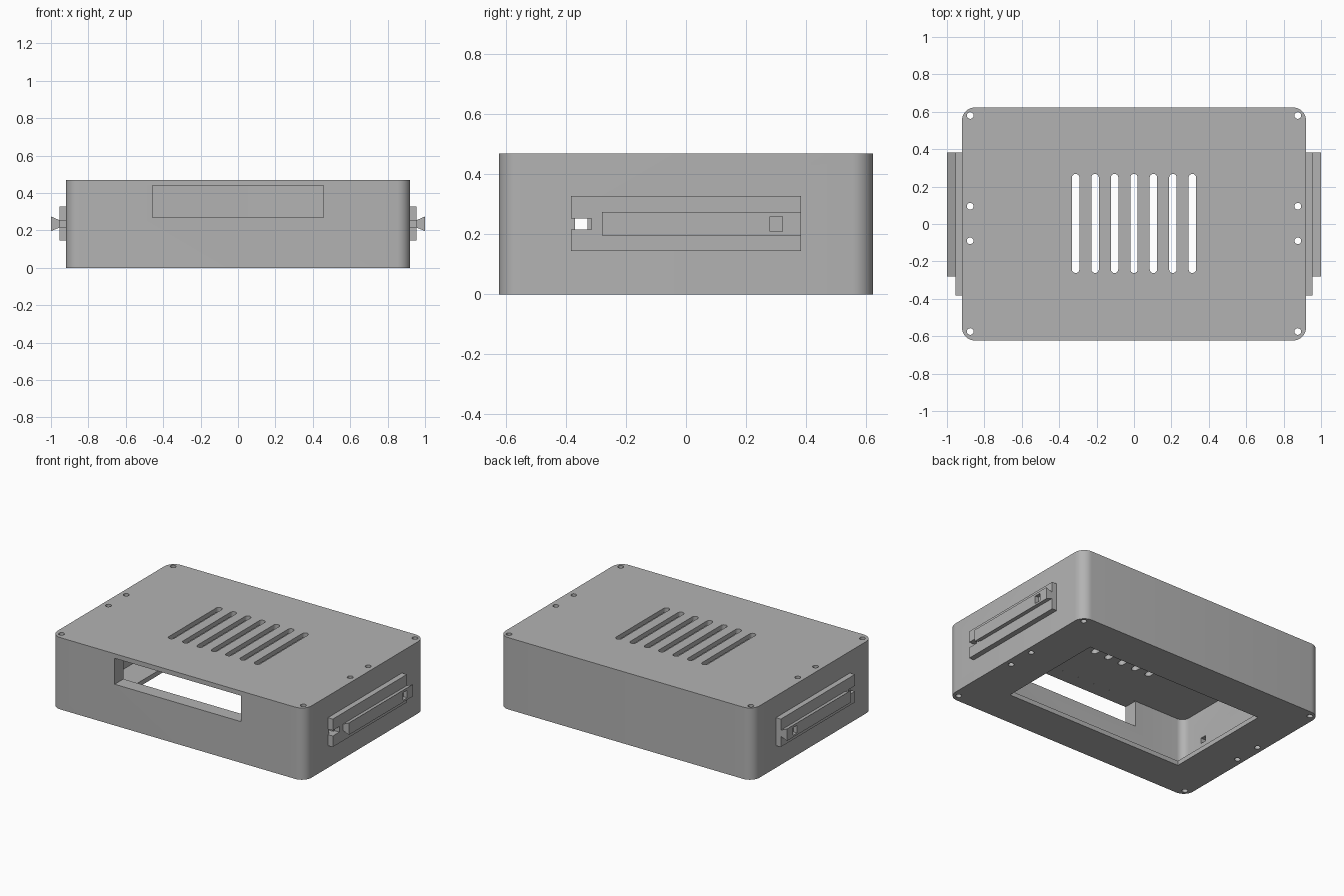
import bpy, bmesh, math
from mathutils import Vector

if "Cube" in bpy.data.objects:
    bpy.data.objects.remove(bpy.data.objects["Cube"], do_unlink=True)

grey = bpy.data.materials.new("case_grey")
grey.use_nodes = True
colour = (0.45, 0.45, 0.45, 1)
grey.diffuse_color = colour
grey.node_tree.nodes["Principled BSDF"].inputs["Base Color"].default_value = colour


def prism(name, points, direction):
    """Extrude a closed outline of 3D points along a direction."""
    bm = bmesh.new()
    face = bm.faces.new([bm.verts.new(p) for p in points])
    geom = bmesh.ops.extrude_face_region(bm, geom=[face])["geom"]
    top = [v for v in geom if isinstance(v, bmesh.types.BMVert)]
    bmesh.ops.translate(bm, verts=top, vec=Vector(direction))
    bmesh.ops.recalc_face_normals(bm, faces=bm.faces)
    mesh = bpy.data.meshes.new(name)
    bm.to_mesh(mesh)
    bm.free()
    mesh.materials.append(grey)
    ob = bpy.data.objects.new(name, mesh)
    bpy.context.collection.objects.link(ob)
    return ob


def box(name, x, y, z):
    pts = [(x[0], y[0], z[0]), (x[1], y[0], z[0]), (x[1], y[1], z[0]), (x[0], y[1], z[0])]
    return prism(name, pts, (0, 0, z[1] - z[0]))


def rounded(name, centre, half, radius, z, steps=8):
    """Upright prism with rounded corners."""
    pts = []
    for i, (sx, sy) in enumerate([(1, 1), (-1, 1), (-1, -1), (1, -1)]):
        for k in range(steps + 1):
            a = (i + k / steps) * math.pi / 2
            p = (centre[0] + sx * (half[0] - radius) + radius * math.cos(a),
                 centre[1] + sy * (half[1] - radius) + radius * math.sin(a), z[0])
            if not pts or (Vector(p) - Vector(pts[-1])).length > 1e-5:
                pts.append(p)
    if (Vector(pts[0]) - Vector(pts[-1])).length < 1e-5:
        pts.pop()
    return prism(name, pts, (0, 0, z[1] - z[0]))


def cut(target, cutters):
    bpy.context.view_layer.objects.active = target
    for c in cutters:
        mod = target.modifiers.new("cut", 'BOOLEAN')
        mod.operation = 'DIFFERENCE'
        mod.solver = 'EXACT'
        mod.object = c
        bpy.ops.object.modifier_apply(modifier=mod.name)
        bpy.data.objects.remove(c, do_unlink=True)


# Hollow case with front window and bottom opening
case = rounded("case", (0, 0), (0.92, 0.623), 0.07, (0, 0.47))
cutters = [
    rounded("cavity", (0, 0), (0.83, 0.533), 0.05, (0.03, 0.44)),
    box("bottom_opening", (-0.65, 0.65), (-0.37, 0.37), (-0.1, 0.1)),
    box("front_window", (-0.457, 0.457), (-0.8, -0.5), (0.27, 0.4399)),
]
# Vent slots
for i in range(-3, 4):
    cutters.append(rounded("vent", (i * 0.104, 0.003), (0.02, 0.265), 0.02, (0.4, 0.6)))
# Screw holes and side cable holes
for s in (-1, 1):
    for y in (-0.575, -0.09, 0.095, 0.58):
        cutters.append(rounded("screw_hole", (s * 0.876, y), (0.018, 0.018), 0.018, (-0.1, 0.6), 4))
    cutters.append(box("cable_hole", sorted((s * 0.8, s * 1.0)), (-0.37, -0.328), (0.217, 0.253)))
cut(case, cutters)

# Side rails: notched backing plate and flared bar with a small pocket
parts = [case]
for side, s in (("left", 1), ("right", -1)):
    plate = box(side + "_rail_plate", sorted((s * 0.919, s * 0.955)), (-0.383, 0.383), (0.145, 0.328))
    cut(plate, [box("notch", sorted((s * 0.9, s * 1.0)), (-0.5, -0.315), (0.217, 0.253))])
    profile = [(0.95, 0.217), (1.0, 0.197), (1.0, 0.275), (0.95, 0.253)]
    bar = prism(side + "_rail_bar", [(s * x, -0.28, z) for x, z in profile], (0, 0.663, 0))
    cut(bar, [box("pocket", sorted((s * 0.975, s * 1.1)), (0.28, 0.322), (0.21, 0.26))])
    parts += [plate, bar]

bpy.ops.object.select_all(action='DESELECT')
for ob in parts:
    ob.select_set(True)
bpy.context.view_layer.objects.active = case
bpy.ops.object.shade_smooth_by_angle(angle=math.radians(30))
